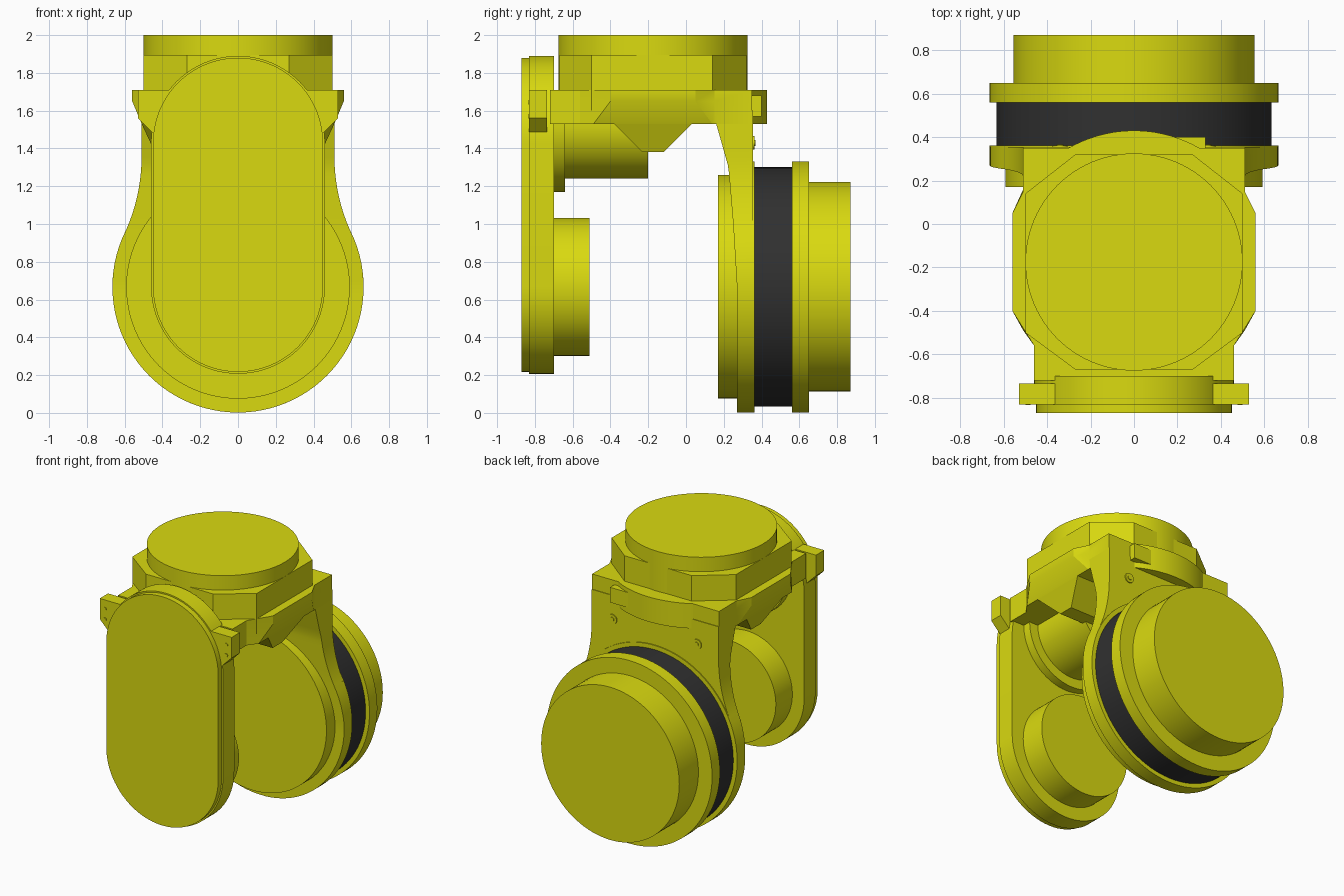
import bpy, bmesh, math
from mathutils import Matrix

cube = bpy.data.objects.get("Cube")
if cube:
    bpy.data.objects.remove(cube, do_unlink=True)


def material(name, rgb):
    m = bpy.data.materials.new(name)
    m.use_nodes = True
    m.diffuse_color = (*rgb, 1)
    m.node_tree.nodes["Principled BSDF"].inputs["Base Color"].default_value = (*rgb, 1)
    return m


YELLOW = material("yellow", (0.7, 0.7, 0.005))
BLACK = material("black", (0.03, 0.03, 0.03))


def finish(name, bm, mat=YELLOW, angle=25):
    bmesh.ops.recalc_face_normals(bm, faces=bm.faces)
    mesh = bpy.data.meshes.new(name)
    bm.to_mesh(mesh)
    bm.free()
    obj = bpy.data.objects.new(name, mesh)
    bpy.context.collection.objects.link(obj)
    mesh.materials.append(mat)
    bpy.ops.object.select_all(action='DESELECT')
    obj.select_set(True)
    bpy.context.view_layer.objects.active = obj
    bpy.ops.object.shade_smooth_by_angle(angle=math.radians(angle))
    return obj


def loft(name, rings, mat=YELLOW):
    """Skin a stack of closed rings and cap both ends."""
    bm = bmesh.new()
    rows = [[bm.verts.new(p) for p in ring] for ring in rings]
    n = len(rows[0])
    for a, b in zip(rows, rows[1:]):
        for i in range(n):
            j = (i + 1) % n
            bm.faces.new((a[i], a[j], b[j], b[i]))
    bm.faces.new(rows[0])
    bm.faces.new(rows[-1])
    return finish(name, bm, mat)


def mirrored(half):
    return half + [(-x, y) for x, y in reversed(half)]


def prism_z(name, pts, z0, z1):
    return loft(name, [[(x, y, z) for x, y in pts] for z in (z0, z1)])


def prism_y(name, pts, y0, y1, mat=YELLOW):
    return loft(name, [[(x, y, z) for x, z in pts] for y in (y0, y1)], mat)


def arc(cx, cy, r, start, end, steps):
    return [(cx + r * math.cos(math.radians(start + (end - start) * i / steps)),
             cy + r * math.sin(math.radians(start + (end - start) * i / steps)))
            for i in range(steps + 1)]


def disc_y(name, r, y0, y1, z=0.667, x=0, mat=YELLOW, n=96):
    return prism_y(name, arc(x, z, r, 0, 360, n)[:-1], y0, y1, mat)


def capsule(name, r, y0, y1):
    pts = arc(0, 1.43, r, 0, 180, 40) + arc(0, 0.667, r, 180, 360, 40)
    prism_y(name, pts, y0, y1)


CY = -0.175  # centre of the mounting axis

# Mounting disc and chamfered collar
prism_z("mount_disc", arc(0, CY, 0.5, 0, 360, 96)[:-1], 1.71, 2.0)
prism_z("mount_collar", mirrored([(0.27, -0.67), (0.5, -0.5), (0.5, 0.14), (0.27, 0.32)]),
        1.6, 1.895)

# Yoke bridge with undercut sides
upper = mirrored([(0.46, -0.72), (0.46, -0.56), (0.56, -0.4), (0.56, 0.05),
                  (0.51, 0.15), (0.51, 0.35)])
lower = mirrored([(0.46, -0.72), (0.46, -0.56), (0.51, -0.49), (0.51, 0.14),
                  (0.51, 0.16), (0.51, 0.35)])
loft("yoke_bridge", [[(x, y, 1.53) for x, y in lower],
                     [(x, y, 1.65) for x, y in upper],
                     [(x, y, 1.71) for x, y in upper]])

# Wedge under the bridge
loft("bridge_wedge", [[(sx * w, CY + sy * d, z) for sx, sy in
                       ((-1, -1), (1, -1), (1, 1), (-1, 1))]
                      for z, w, d in ((1.38, 0.44, 0.055), (1.53, 0.51, 0.205))])


# Rounded housing behind the front arm
def u_shape(r):
    return [(r, 1.6)] + arc(0, 1.53, r, 0, -180, 40) + [(-r, 1.6)]


prism_y("housing_flange", u_shape(0.36), -0.72, -0.64)
prism_y("housing_body", u_shape(0.29), -0.66, -0.2)

# Front arm with cover and inner drum
capsule("front_arm", 0.46, -0.83, -0.70)
capsule("front_cover", 0.45, -0.87, -0.82)
disc_y("front_drum", 0.365, -0.71, -0.51)

# Side clamps on the front arm, with screws
for s, side in ((1, "left"), (-1, "right")):
    pts = [(0.36, 1.71), (0.53, 1.71), (0.53, 1.56), (0.45, 1.48), (0.36, 1.48)]
    prism_y(side + "_clamp", [(s * x, z) for x, z in pts], -0.83, -0.735)
    for i, z in enumerate((1.57, 1.645)):
        disc_y(f"{side}_clamp_screw_{i + 1}", 0.012, -0.834, -0.82, z, s * 0.488, n=16)


# Back arm: width and inner face vary with height
def arm_width(z):
    if z <= 0.95:
        return math.sqrt(max(0.0, 0.665 ** 2 - (z - 0.667) ** 2))
    t = min(1, (z - 0.95) / 0.42)
    h0, h1, h2 = 2*t**3 - 3*t**2 + 1, t**3 - 2*t**2 + t, 3*t**2 - 2*t**3
    return h0 * 0.601 - h1 * 0.42 * 0.47 + h2 * 0.51


def arm_inner(z):
    keys = [(0, 0.27), (0.667, 0.27), (1.0, 0.25), (1.3, 0.225), (1.53, 0.16), (1.71, 0.14)]
    for (za, ya), (zb, yb) in zip(keys, keys[1:]):
        if z <= zb:
            return ya + (yb - ya) * (z - za) / (zb - za)
    return keys[-1][1]


levels = [0.667 - 0.664 * math.cos(math.pi / 2 * i / 24) for i in range(24)]
levels += [0.667 + 0.043 * i for i in range(21)] + [1.6]
rings = []
for z in levels:
    w, y = arm_width(z), arm_inner(z)
    rings.append([(-w, y, z), (w, y, z), (w, 0.355, z), (-w, 0.355, z)])
loft("back_arm", rings)

# Back wheel stack
disc_y("inner_disc", 0.592, 0.17, 0.28)
disc_y("arm_rim", 0.665, 0.345, 0.362)
disc_y("black_band", 0.634, 0.36, 0.565, mat=BLACK)
disc_y("back_flange", 0.665, 0.56, 0.65)
disc_y("back_cap", 0.555, 0.64, 0.87)

# Curved bulge and small latch above the back wheel
prism_z("back_bulge", arc(0, CY, 0.605, 55, 125, 32), 1.53, 1.71)
prism_z("back_latch", [(0.18, 0.3), (0.33, 0.3), (0.33, 0.4), (0.18, 0.4)], 1.57, 1.68)

# Screws on the back arm
for s, side in ((1, "left"), (-1, "right")):
    disc_y(side + "_back_screw", 0.035, 0.35, 0.362, 1.43, s * 0.34, n=24)
    disc_y(side + "_back_screw_head", 0.016, 0.36, 0.367, 1.43, s * 0.34, n=16)
